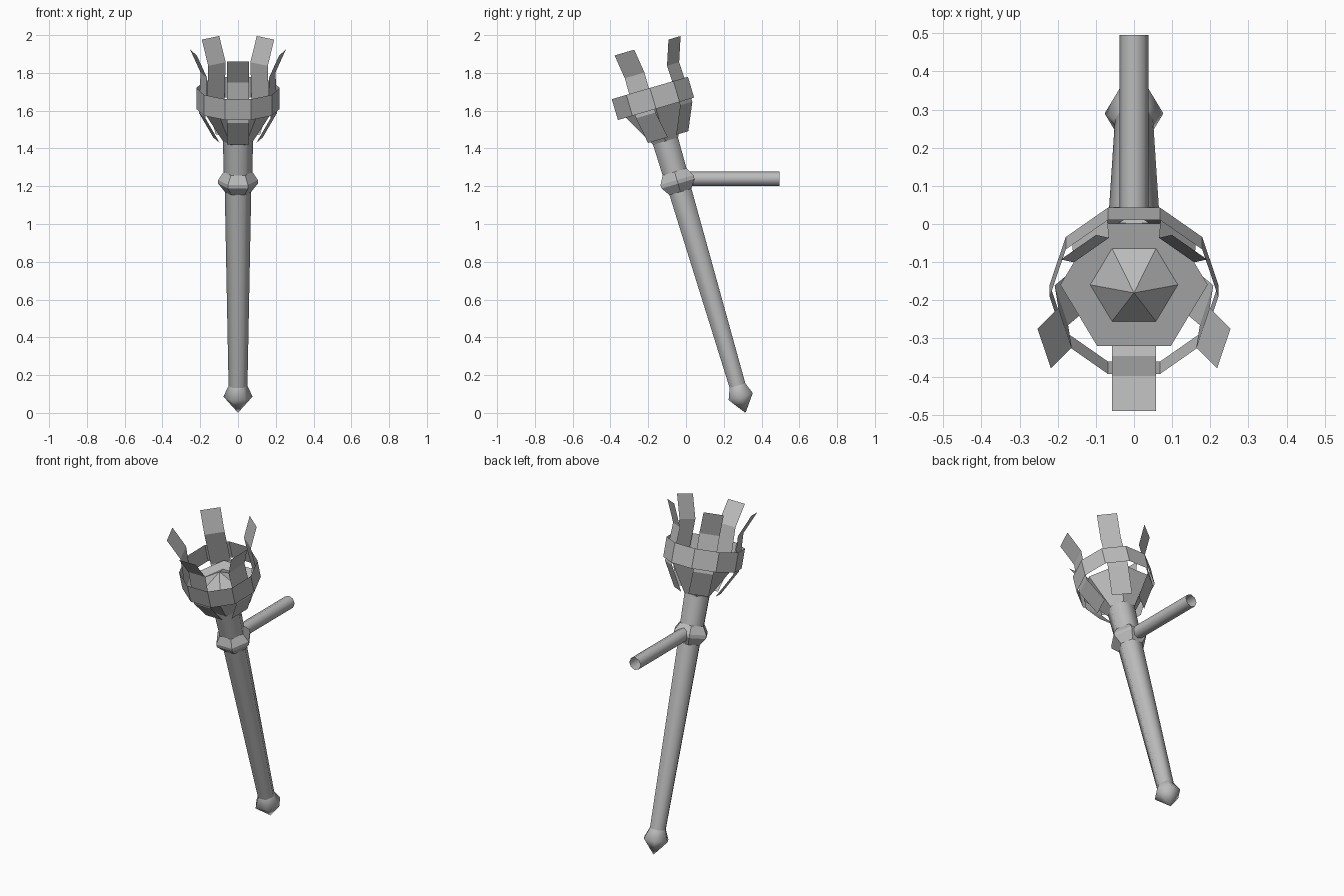
import bpy
from math import cos, sin, radians, pi
from mathutils import Matrix, Vector

cube = bpy.data.objects.get("Cube")
if cube:
    bpy.data.objects.remove(cube, do_unlink=True)

grey = bpy.data.materials.new("plain grey")
grey.use_nodes = True
color = (0.5, 0.5, 0.5, 1)
grey.diffuse_color = color
grey.node_tree.nodes["Principled BSDF"].inputs["Base Color"].default_value = color

# The torch leans forward, pivoting on its lower tip
LEAN = Matrix.Translation((0, 0.315, 0)) @ Matrix.Rotation(radians(16.4), 4, 'X')


def build(name, verts, faces, matrix, smooth=None):
    mesh = bpy.data.meshes.new(name)
    mesh.from_pydata(verts, [], faces)
    mesh.transform(matrix)
    mesh.materials.append(grey)
    obj = bpy.data.objects.new(name, mesh)
    bpy.context.collection.objects.link(obj)
    if smooth:
        bpy.ops.object.select_all(action='DESELECT')
        obj.select_set(True)
        bpy.context.view_layer.objects.active = obj
        bpy.ops.object.shade_smooth_by_angle(angle=radians(smooth))
    return obj


def lathe(name, profile, sides, matrix=LEAN, smooth=None, turn=0.0):
    """Spin (radius, height) points around z; a zero radius makes a tip."""
    verts, faces, rings = [], [], []
    for r, z in profile:
        count = sides if r > 0 else 1
        rings.append([len(verts) + i for i in range(count)])
        for i in range(count):
            a = turn + 2 * pi * i / sides
            verts.append((r * cos(a), r * sin(a), z))
    for low, high in zip(rings, rings[1:]):
        for i in range(sides):
            j = (i + 1) % sides
            quad = [low[i % len(low)], low[j % len(low)],
                    high[j % len(high)], high[i % len(high)]]
            faces.append(list(dict.fromkeys(quad)))
    return build(name, verts, faces, matrix, smooth)


# Handle shaft with pointed pommel and collar
lathe("pommel", [(0, 0), (0.077, 0.09), (0.05, 0.15)], 6, smooth=62)
lathe("shaft", [(0.05, 0.15), (0.07, 1.22)], 6, smooth=62)
lathe("collar", [(0.07, 1.22), (0.105, 1.265), (0.105, 1.285), (0.076, 1.33)], 6, smooth=25)
lathe("neck", [(0.076, 1.33), (0.08, 1.52)], 6, smooth=62)

# Bowl with flat top and the pointed ember on it
lathe("bowl", [(0.08, 1.5), (0.193, 1.68), (0.115, 1.68)], 6)
lathe("ember", [(0.115, 1.68), (0, 1.755)], 6)

# Thin hoop around the prongs
lathe("hoop", [(0.221, 1.678), (0.221, 1.793)], 10)

# Five bent prongs
path = [(0.12, 1.516), (0.2, 1.66), (0.19, 1.88), (0.2475, 2.011)]
for k in range(5):
    a = radians(270 + 72 * k)
    out, side = Vector((cos(a), sin(a), 0)), Vector((-sin(a), cos(a), 0))
    verts = [out * r + side * w + Vector((0, 0, z))
             for r, z in path for w in (-0.057, 0.057)]
    faces = [(2 * i, 2 * i + 1, 2 * i + 3, 2 * i + 2) for i in range(3)]
    build(f"prong_{k + 1}", verts, faces, LEAN)

# Open wall peg running straight back
peg = Matrix.Translation((0, 0, 1.24)) @ Matrix.Rotation(radians(-90), 4, 'X')
lathe("wall_peg", [(0.038, -0.03), (0.038, 0.495)], 8, peg, smooth=50)
